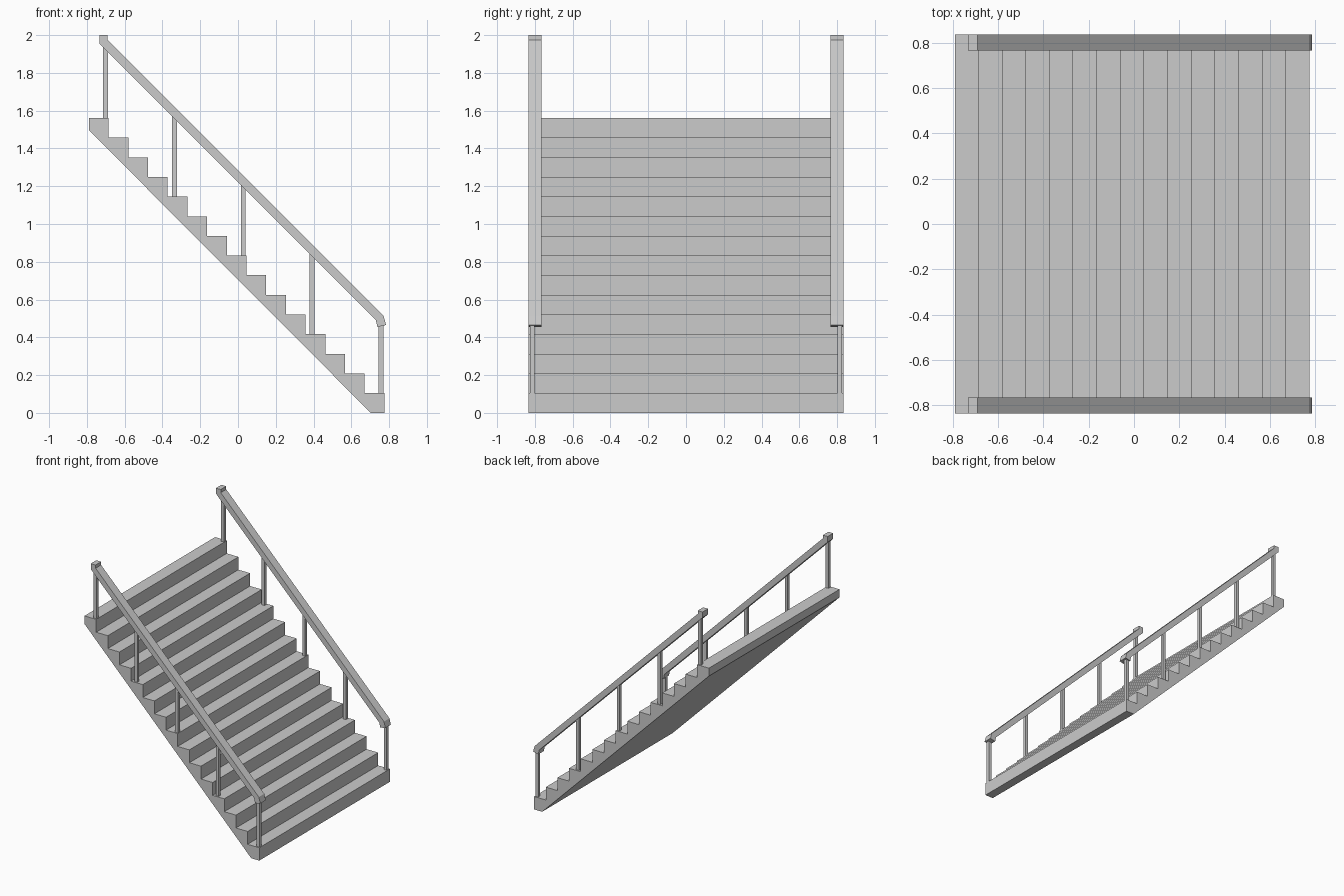
import bpy, bmesh

if "Cube" in bpy.data.objects:
    bpy.data.objects.remove(bpy.data.objects["Cube"])

STEPS, RUN, RISE = 15, 0.1043, 0.1041
X_FRONT, X_BACK = 0.775, -0.79


def prism(name, profile, y0, y1):
    """Extrude an x-z outline along y."""
    bm = bmesh.new()
    face = bm.faces.new([bm.verts.new((x, y0, z)) for x, z in profile])
    ext = bmesh.ops.extrude_face_region(bm, geom=[face])
    verts = [g for g in ext["geom"] if isinstance(g, bmesh.types.BMVert)]
    bmesh.ops.translate(bm, verts=verts, vec=(0, y1 - y0, 0))
    bmesh.ops.recalc_face_normals(bm, faces=bm.faces)
    mesh = bpy.data.meshes.new(name)
    bm.to_mesh(mesh)
    bm.free()
    obj = bpy.data.objects.new(name, mesh)
    bpy.context.collection.objects.link(obj)
    return obj


# Stair flight: saw-tooth top over a sloping underside
outline = [(X_BACK, 1.497), (0.703, 0.0), (X_FRONT, 0.0)]
for i in range(STEPS):
    x = X_FRONT - i * RUN
    z = (i + 1) * RISE
    outline += [(x, z), (x - RUN if i < STEPS - 1 else X_BACK, z)]
prism("stair_flight", outline, -0.835, 0.835)

# Handrail outline: flat upper end, bent-down lower end
rail = [(-0.733, 1.955), (-0.733, 2.0), (-0.69, 2.0), (-0.69, 1.974),
        (0.771, 0.513), (0.784, 0.465), (0.738, 0.455), (0.729, 0.493)]

for side, s in (("left", -1), ("right", 1)):
    prism(side + "_handrail", rail, s * 0.765, s * 0.835)
    # Square posts standing on treads and ending inside the rail
    for n in range(5):
        x = 0.757 - n * 0.3645
        z0 = (int((X_FRONT - x) / RUN) + 1) * RISE
        z1 = 1.248 - x
        h = 0.013
        post = [(x - h, z0), (x + h, z0), (x + h, z1 - h), (x - h, z1 + h)]
        prism(f"{side}_post_{n + 1}", post, s * 0.801, s * 0.826)
